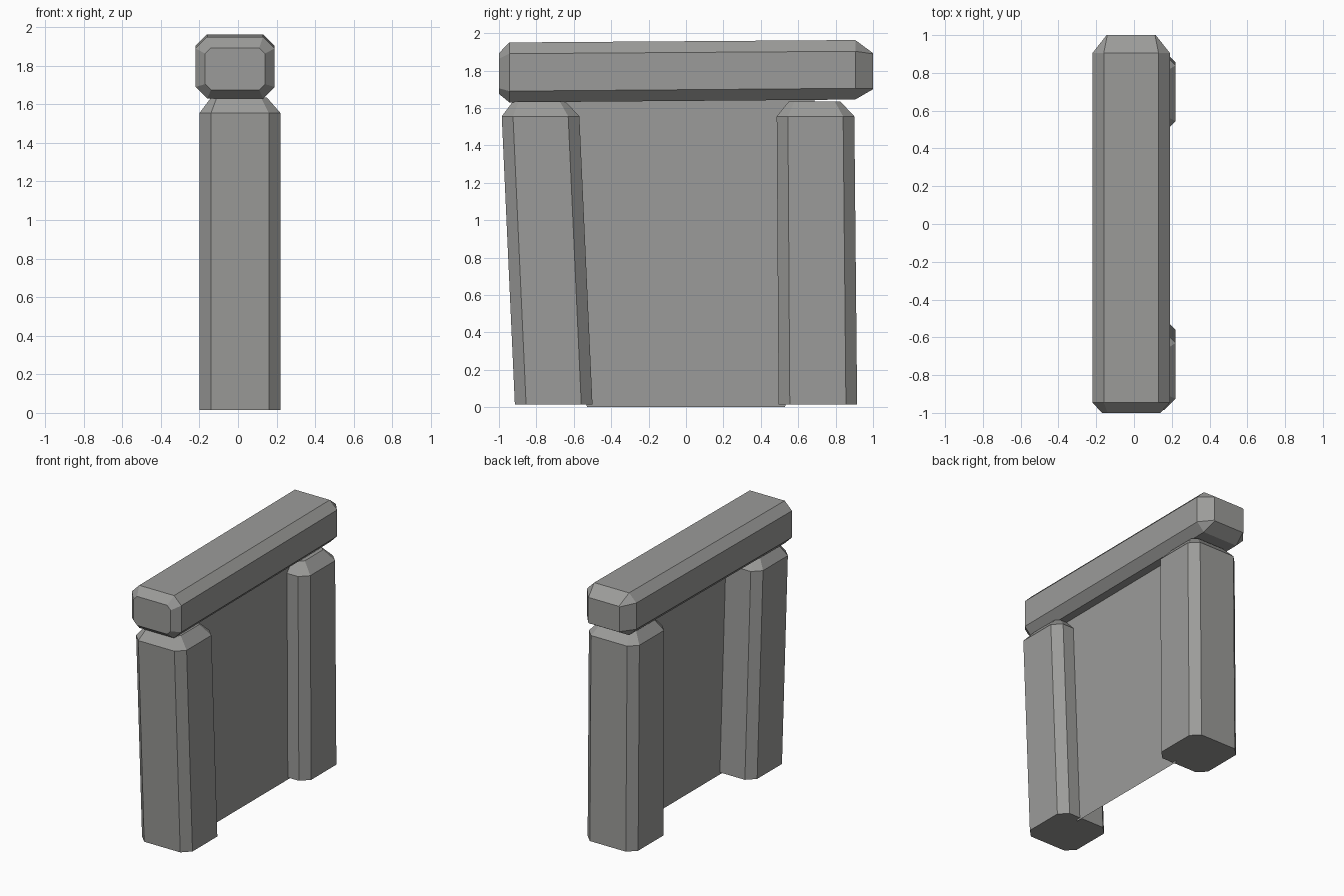
import bpy, bmesh

if "Cube" in bpy.data.objects:
    bpy.data.objects.remove(bpy.data.objects["Cube"])

stone = bpy.data.materials.new("grey stone")
stone.diffuse_color = (0.33, 0.33, 0.32, 1)
stone.use_nodes = True
stone.node_tree.nodes["Principled BSDF"].inputs["Base Color"].default_value = stone.diffuse_color


def octagon(u0, u1, v0, v1, c):
    """Rectangle with its corners clipped by c."""
    return [(u0 + c, v0), (u1 - c, v0), (u1, v0 + c), (u1, v1 - c),
            (u1 - c, v1), (u0 + c, v1), (u0, v1 - c), (u0, v0 + c)]


def make_object(name, rings):
    """Skin a list of point rings; one ring alone makes a flat sheet."""
    bm = bmesh.new()
    loops = [[bm.verts.new(p) for p in ring] for ring in rings]
    for a, b in zip(loops, loops[1:]):
        for i in range(len(a)):
            j = (i + 1) % len(a)
            bm.faces.new((a[i], a[j], b[j], b[i]))
    bm.faces.new(loops[0])
    if len(loops) > 1:
        bm.faces.new(loops[-1])
    bmesh.ops.recalc_face_normals(bm, faces=bm.faces)
    mesh = bpy.data.meshes.new(name)
    bm.to_mesh(mesh)
    bm.free()
    mesh.materials.append(stone)
    bpy.context.collection.objects.link(bpy.data.objects.new(name, mesh))


# Two leaning posts: (x0, x1, y0, y1, clip, z) at foot, shoulder and top
posts = {
    "front_post": [(-0.20, 0.22, -0.915, -0.50, 0.06, 0.015),
                   (-0.20, 0.22, -0.985, -0.57, 0.06, 1.555),
                   (-0.14, 0.15, -0.925, -0.645, 0.03, 1.635)],
    "rear_post": [(-0.20, 0.22, 0.495, 0.915, 0.06, 0.015),
                  (-0.20, 0.22, 0.485, 0.90, 0.06, 1.555),
                  (-0.14, 0.15, 0.55, 0.825, 0.03, 1.635)],
}
for name, levels in posts.items():
    make_object(name, [[(x, y, z) for x, y in octagon(x0, x1, y0, y1, c)]
                       for x0, x1, y0, y1, c, z in levels])

# Lintel along y, slightly rising: (x0, x1, z0, z1, clip, y)
lintel = [(-0.17, 0.14, 1.675, 1.893, 0.03, -1.0),
          (-0.22, 0.19, 1.63, 1.95, 0.06, -0.945),
          (-0.22, 0.19, 1.645, 1.963, 0.06, 0.905),
          (-0.145, 0.115, 1.70, 1.893, 0.004, 1.0)]
make_object("lintel", [[(x, y, z) for x, z in octagon(x0, x1, z0, z1, c)]
                       for x0, x1, z0, z1, c, y in lintel])

# Thin slab closing the gap between the posts
make_object("wall_panel", [[(0.068, -0.53, 0), (0.068, 0.53, 0),
                            (0.068, 0.69, 1.66), (0.068, -0.69, 1.66)]])
